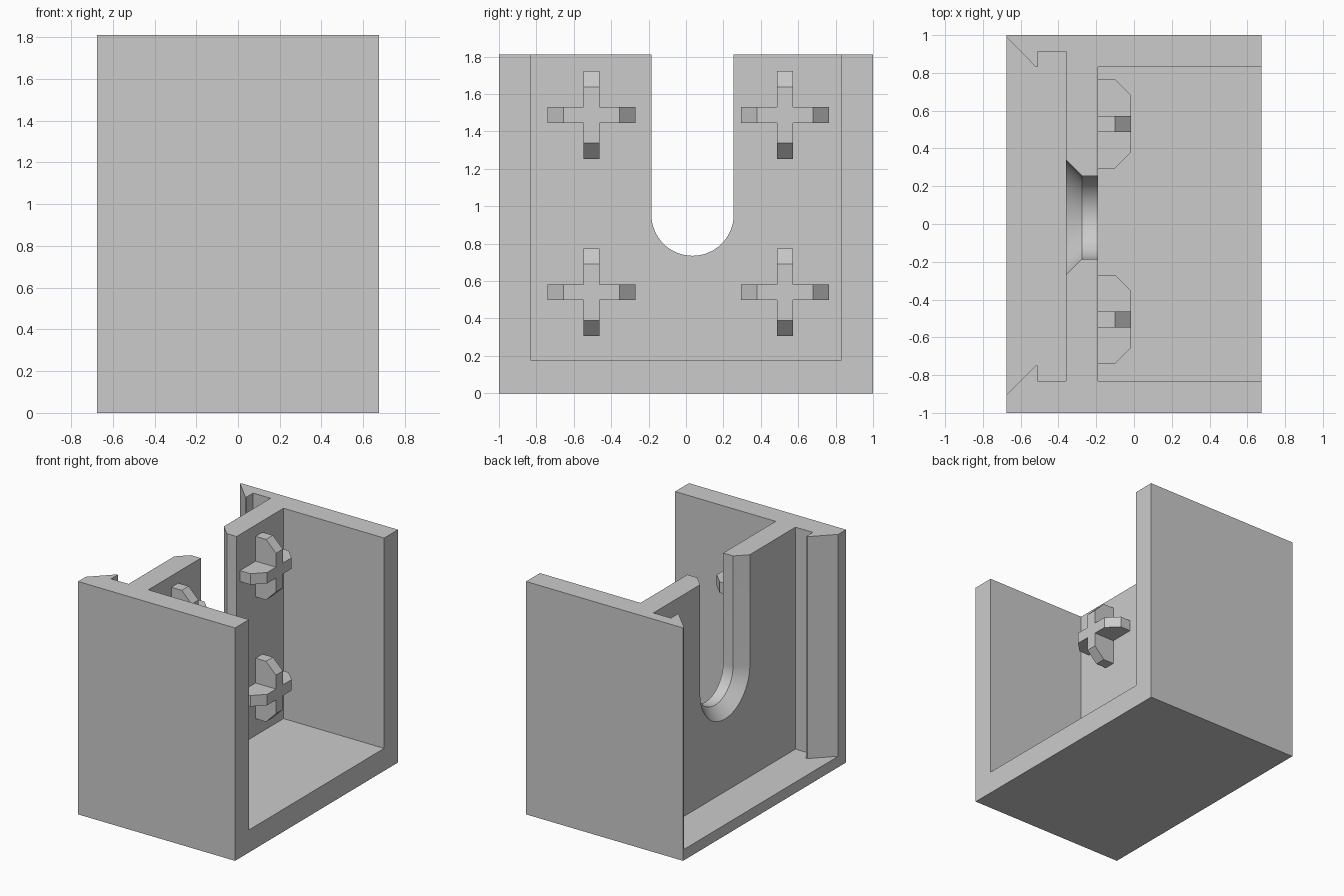
import bpy, bmesh, math
from mathutils import Vector

cube = bpy.data.objects.get("Cube")
if cube:
    bpy.data.objects.remove(cube, do_unlink=True)

grey = bpy.data.materials.new("plain grey")
grey.use_nodes = True
COLOUR = (0.6, 0.6, 0.6, 1)
grey.diffuse_color = COLOUR
grey.node_tree.nodes["Principled BSDF"].inputs["Base Color"].default_value = COLOUR

W, D, H = 0.675, 1.0, 1.81          # half width, half depth, height
WALL_IN, WALL_OUT = -0.19, -0.36    # two sides of the middle wall
TOP = H + 0.1                       # cutters overshoot the top


def loft(name, rings):
    """Closed solid through matching rings of points."""
    bm = bmesh.new()
    loops = [[bm.verts.new(p) for p in ring] for ring in rings]
    n = len(loops[0])
    for a, b in zip(loops, loops[1:]):
        for i in range(n):
            j = (i + 1) % n
            bm.faces.new((a[i], a[j], b[j], b[i]))
    bm.faces.new(loops[0])
    bm.faces.new(loops[-1])
    bmesh.ops.recalc_face_normals(bm, faces=bm.faces)
    mesh = bpy.data.meshes.new(name)
    bm.to_mesh(mesh)
    bm.free()
    mesh.materials.append(grey)
    obj = bpy.data.objects.new(name, mesh)
    bpy.context.collection.objects.link(obj)
    return obj


def prism(name, outline, z0, z1):
    return loft(name, [[(x, y, z) for x, y in outline] for z in (z0, z1)])


def box(name, x0, x1, y0, y1, z0, z1):
    return prism(name, [(x0, y0), (x1, y0), (x1, y1), (x0, y1)], z0, z1)


def combine(target, tool, operation):
    """Apply a boolean and remove the tool."""
    mod = target.modifiers.new("boolean", 'BOOLEAN')
    mod.operation, mod.solver, mod.object = operation, 'EXACT', tool
    bpy.context.view_layer.objects.active = target
    bpy.ops.object.modifier_apply(modifier=mod.name)
    bpy.data.objects.remove(tool, do_unlink=True)


# Housing block with an open pocket on one side
housing = box("housing", -W, W, -D, D, 0, H)
combine(housing, box("pocket", WALL_IN, W + 0.1, -0.83, 0.83, 0.175, TOP), 'DIFFERENCE')

# Channel with hooked lips on the other side, slightly off centre
MID = 0.042
half = [(-W - 0.1, 1.05), (-W, 0.95), (-0.52, 0.79), (-0.51, 0.79),
        (-0.51, 0.872), (WALL_OUT, 0.872)]
half[0] = (-W - 0.1, 0.947)
half[1] = (-W, 0.947)
outline = [(x, MID + y) for x, y in half] + [(x, MID - y) for x, y in reversed(half)]
combine(housing, prism("channel", outline, 0.085, TOP), 'DIFFERENCE')


# U-shaped slot through the middle wall, flared toward the channel
def u_ring(x, r, cy=0.035, cz=0.955, steps=32):
    arc = [math.pi + math.pi * i / steps for i in range(steps + 1)]
    ring = [(x, cy + r * math.cos(a), cz + r * math.sin(a)) for a in arc]
    return [(x, cy - r, TOP)] + ring + [(x, cy + r, TOP)]


slot = loft("slot", [u_ring(WALL_IN + 0.05, 0.22), u_ring(-0.275, 0.22),
                     u_ring(WALL_OUT - 0.02, 0.325)])
combine(housing, slot, 'DIFFERENCE')

bpy.ops.object.select_all(action='DESELECT')
housing.select_set(True)
bpy.context.view_layer.objects.active = housing
bpy.ops.object.shade_smooth_by_angle(angle=math.radians(30))

# Cross-shaped studs with chamfered arms
REACH, CHAMFER, THICK = 0.235, 0.085, 0.0425
TIP = -0.015
arm = [(WALL_IN - 0.01, REACH), (TIP - CHAMFER, REACH), (TIP, REACH - CHAMFER)]
arm += [(x, -r) for x, r in reversed(arm)]


def stud(name, y, z):
    flat = loft(name, [[(x, r, t) for x, r in arm] for t in (-THICK, THICK)])
    upright = loft("upright", [[(x, t, r) for x, r in arm] for t in (-THICK, THICK)])
    combine(flat, upright, 'UNION')
    flat.location = Vector((0, y, z))


for side, y in (("front", -0.505), ("back", 0.53)):
    for level, z in (("lower", 0.54), ("upper", 1.487)):
        stud(f"{side}_{level}_stud", y, z)
